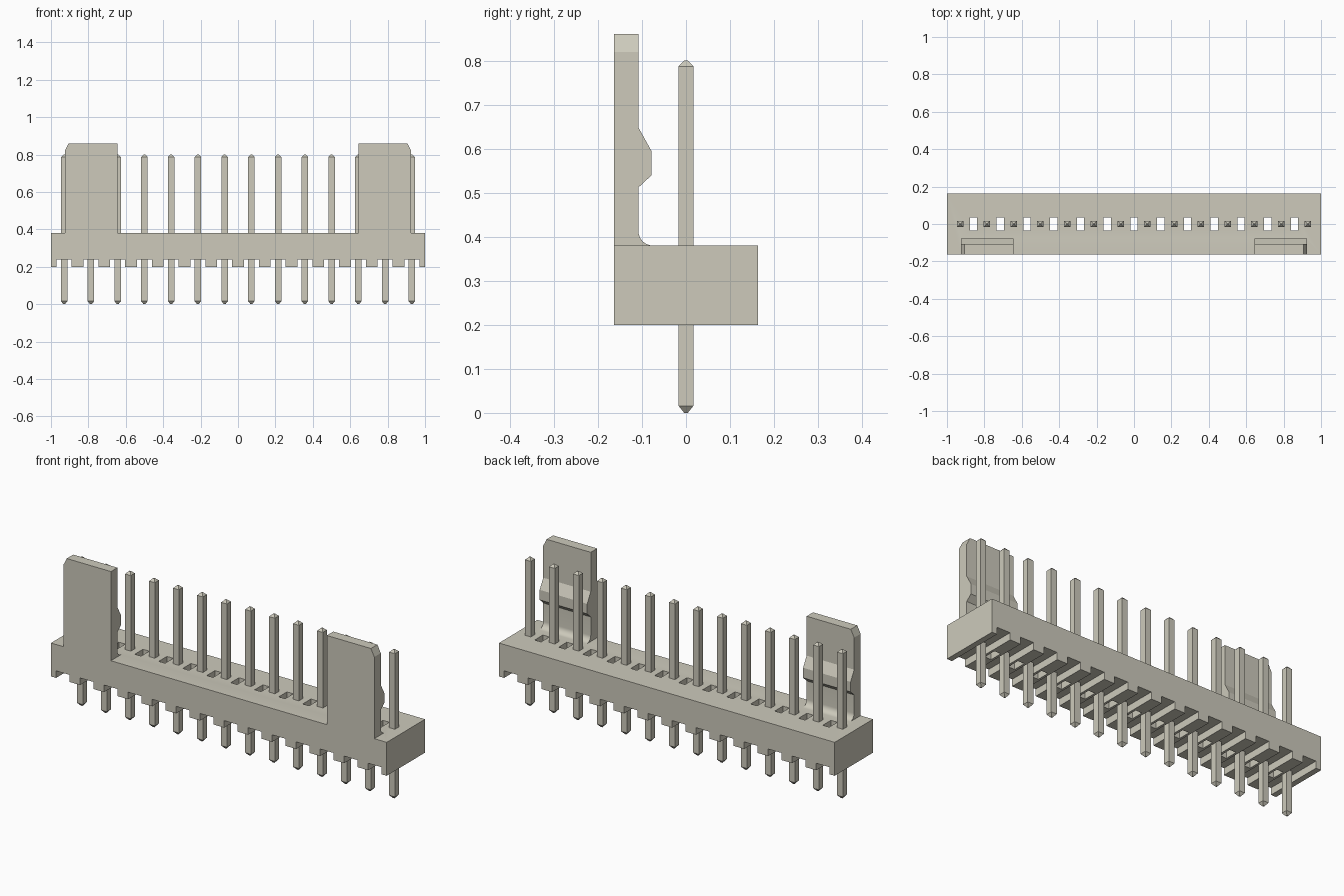
import bpy
import bmesh
from math import cos, sin, pi, radians
from mathutils import Vector

COUNT = 14
PITCH = 0.143
DEPTH = 0.163           # half depth of the base
BOTTOM, TOP = 0.20, 0.38
PIN_X = [(i - (COUNT - 1) / 2) * PITCH for i in range(COUNT)]

old = bpy.data.objects.get("Cube")
if old:
    bpy.data.objects.remove(old, do_unlink=True)

mat = bpy.data.materials.new("warm_grey_plastic")
mat.use_nodes = True
COLOUR = (0.61, 0.59, 0.50, 1)
mat.diffuse_color = COLOUR
mat.node_tree.nodes["Principled BSDF"].inputs["Base Color"].default_value = COLOUR


def make_object(name, bm):
    bmesh.ops.recalc_face_normals(bm, faces=bm.faces)
    mesh = bpy.data.meshes.new(name)
    bm.to_mesh(mesh)
    bm.free()
    mesh.materials.append(mat)
    obj = bpy.data.objects.new(name, mesh)
    bpy.context.collection.objects.link(obj)
    return obj


def prism(name, outline, offset):
    """Extrude a closed outline of 3D points along an offset."""
    bm = bmesh.new()
    face = bm.faces.new([bm.verts.new(p) for p in outline])
    new = bmesh.ops.extrude_face_region(bm, geom=[face])["geom"]
    bmesh.ops.translate(bm, vec=Vector(offset),
                        verts=[v for v in new if isinstance(v, bmesh.types.BMVert)])
    return make_object(name, bm)


def apply_boolean(obj, other, operation):
    mod = obj.modifiers.new(operation.lower(), "BOOLEAN")
    mod.operation, mod.solver, mod.object = operation, "EXACT", other
    bpy.context.view_layer.objects.active = obj
    bpy.ops.object.modifier_apply(modifier=mod.name)
    bpy.data.objects.remove(other, do_unlink=True)


def box_at(bm, centre, size):
    cube = bmesh.ops.create_cube(bm, size=1)["verts"]
    bmesh.ops.scale(bm, vec=size, verts=cube)
    bmesh.ops.translate(bm, vec=centre, verts=cube)


# Base: comb-shaped front outline with a cross channel at every pin
outline = [(1, TOP), (-1, TOP), (-1, BOTTOM)]
for x in PIN_X:
    a, b = x - 0.04, x + 0.04
    outline += [(a, BOTTOM), (a, 0.238), (b, 0.238), (b, BOTTOM)]
outline.append((1, BOTTOM))
base = prism("base", [(x, -DEPTH, z) for x, z in outline], (0, 2 * DEPTH, 0))

# Through holes midway between neighbouring pins
bm = bmesh.new()
for x in PIN_X[:-1]:
    box_at(bm, (x + PITCH / 2, 0, 0.3), (0.038, 0.07, 0.5))
holes = make_object("hole_cutter", bm)
holes.hide_render = True
apply_boolean(base, holes, "DIFFERENCE")

# Locking tabs: side profile with a catch and a filleted foot
R = 0.033
BACK = -0.108
profile = [(-DEPTH, TOP), (-DEPTH, 0.86), (BACK, 0.86), (BACK, 0.648),
           (-0.078, 0.594), (-0.078, 0.54), (BACK, 0.512)]
for i in range(9):
    t = i / 8 * pi / 2
    profile.append((BACK + R - R * cos(t), TOP + R - R * sin(t)))

INNER, OUTER = 0.643, 0.926
for side, name in ((-1, "right_tab"), (1, "left_tab")):
    tab = prism(name, [(side * INNER, y, z) for y, z in profile],
                (side * (OUTER - INNER), 0, 0))
    # Chamfer on the outer top corner
    bm = bmesh.new()
    bm.from_mesh(tab.data)
    cut = bmesh.ops.bisect_plane(
        bm, geom=bm.verts[:] + bm.edges[:] + bm.faces[:],
        plane_co=(side * OUTER, 0, 0.82), plane_no=(side * 2, 0, 1), clear_outer=True)
    bmesh.ops.contextual_create(
        bm, geom=[e for e in cut["geom_cut"] if isinstance(e, bmesh.types.BMEdge)])
    bmesh.ops.recalc_face_normals(bm, faces=bm.faces)
    bm.to_mesh(tab.data)
    bm.free()
    apply_boolean(base, tab, "UNION")

base.name = "base_with_tabs"
bpy.ops.object.select_all(action="DESELECT")
base.select_set(True)
bpy.context.view_layer.objects.active = base
bpy.ops.object.shade_smooth_by_angle(angle=radians(20))

# Square pins with pointed ends
HALF, TIP = 0.017, 0.004
for i, x in enumerate(PIN_X):
    bm = bmesh.new()
    rings = []
    for r, z in ((TIP, 0), (HALF, 0.016), (HALF, 0.787), (TIP, 0.8)):
        rings.append([bm.verts.new((x + r * sx, r * sy, z))
                      for sx, sy in ((-1, -1), (1, -1), (1, 1), (-1, 1))])
    for low, high in zip(rings, rings[1:]):
        for k in range(4):
            n = (k + 1) % 4
            bm.faces.new((low[k], low[n], high[n], high[k]))
    bm.faces.new(rings[0][::-1])
    bm.faces.new(rings[-1])
    make_object(f"pin_{i + 1}", bm)
